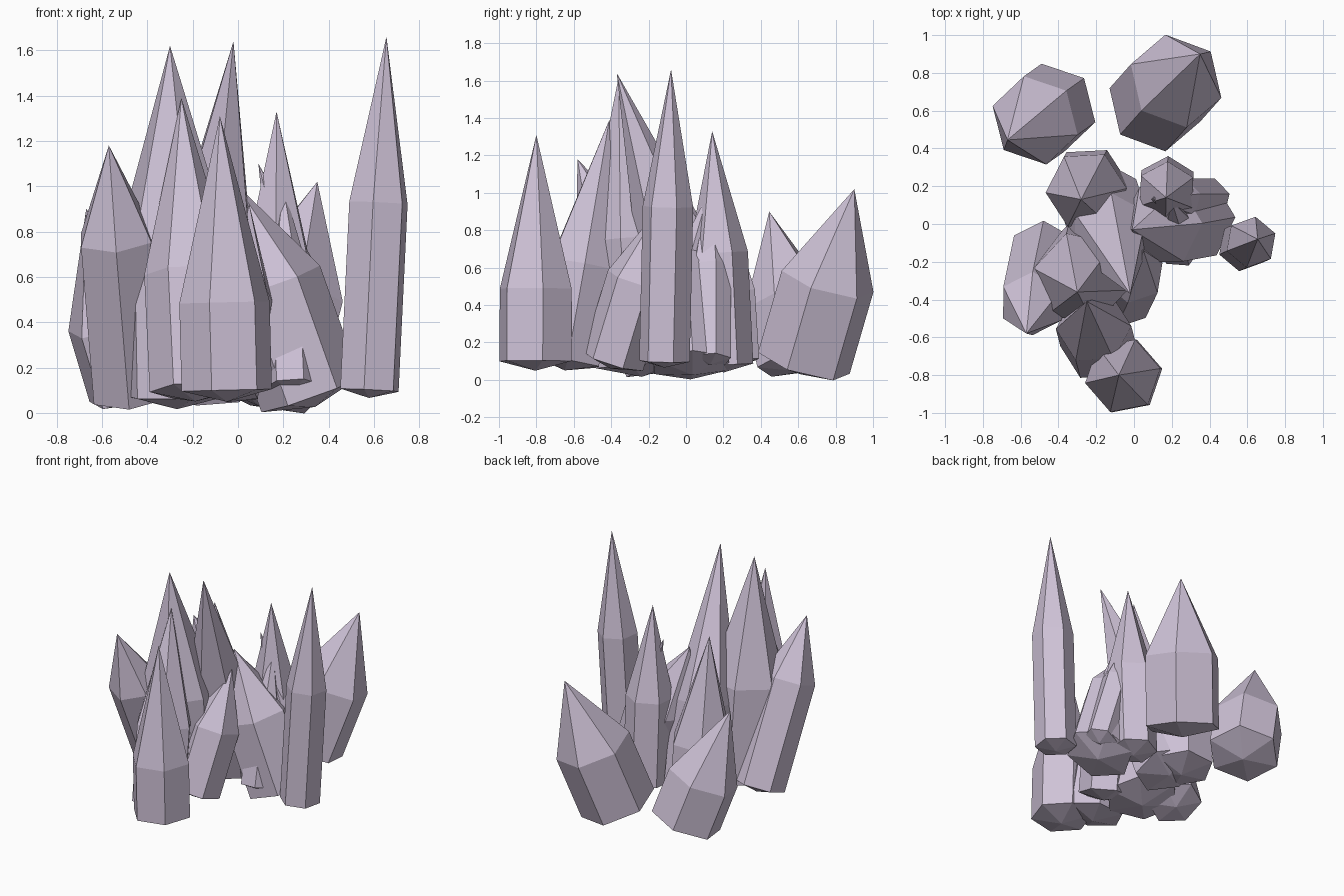
import bpy, bmesh, math
from mathutils import Vector

if "Cube" in bpy.data.objects:
    bpy.data.objects.remove(bpy.data.objects["Cube"], do_unlink=True)

# Single pale lavender mineral colour
mat = bpy.data.materials.new("pale_lavender_crystal")
mat.use_nodes = True
colour = (0.62, 0.54, 0.68, 1)
mat.diffuse_color = colour
mat.node_tree.nodes["Principled BSDF"].inputs["Base Color"].default_value = colour


def crystal(name, base, tip, radius, shoulder, turn):
    """Six-sided shaft along base->tip, long point on top, shallow point below.
    shoulder is the fraction of the axis where the long point starts."""
    base, tip = Vector(base), Vector(tip)
    axis = tip - base
    spin = Vector((0, 0, 1)).rotation_difference(axis)
    bm = bmesh.new()

    def ring(centre):
        return [bm.verts.new(centre + spin @ Vector((radius * math.cos(a), radius * math.sin(a), 0)))
                for a in (math.radians(turn + 60 * i) for i in range(6))]

    low = ring(base)
    high = ring(base + axis * shoulder)
    top = bm.verts.new(tip)
    bottom = bm.verts.new(base - axis.normalized() * radius * 0.25)
    for i in range(6):
        j = (i + 1) % 6
        bm.faces.new((low[i], low[j], high[j], high[i]))
        bm.faces.new((high[i], high[j], top))
        bm.faces.new((low[j], low[i], bottom))
    bmesh.ops.recalc_face_normals(bm, faces=bm.faces)
    mesh = bpy.data.meshes.new(name)
    bm.to_mesh(mesh)
    bm.free()
    mesh.materials.append(mat)
    obj = bpy.data.objects.new(name, mesh)
    bpy.context.collection.objects.link(obj)


# Outer shards
crystal("tall_side_crystal", (.58, -.115, .10), (.655, -.08, 1.66), .137, .53, 20)
crystal("front_crystal", (-.05, -.805, .10), (-.08, -.80, 1.31), .203, .32, 11)
crystal("back_right_crystal", (-.43, .615, .10), (-.67, .445, .90), .243, .39, -17)
crystal("back_left_crystal", (.11, .63, .09), (.35, .90, 1.02), .258, .47, -19)

# Right-hand cluster
crystal("front_inner_crystal", (-.19, -.64, .10), (-.25, -.41, 1.39), .20, .40, 2)
crystal("main_tall_crystal", (-.27, -.24, .08), (-.30, -.36, 1.62), .255, .44, -13)
crystal("leaning_tall_crystal", (-.18, .13, .10), (-.02, -.37, 1.64), .22, .35, 30)
crystal("outer_leaning_crystal", (-.48, -.15, .08), (-.57, -.58, 1.18), .18, .63, 29)
crystal("rear_inner_crystal", (-.24, .20, .10), (-.28, .13, 1.22), .215, .33, 3)
crystal("short_centre_crystal", (-.07, -.39, .10), (.05, -.14, .92), .17, .53, 20)

# Left-hand cluster
crystal("wide_leaning_crystal", (.32, .03, .08), (-.01, -.03, 1.01), .23, .53, 2)
crystal("rear_slim_crystal", (.175, .20, .08), (.17, .14, 1.33), .16, .48, 28)
crystal("thin_crystal", (.40, .13, .11), (.09, .13, 1.10), .115, .50, 15)
crystal("small_front_crystal", (.24, -.115, .12), (.20, .12, 1.00), .12, .45, -5)
